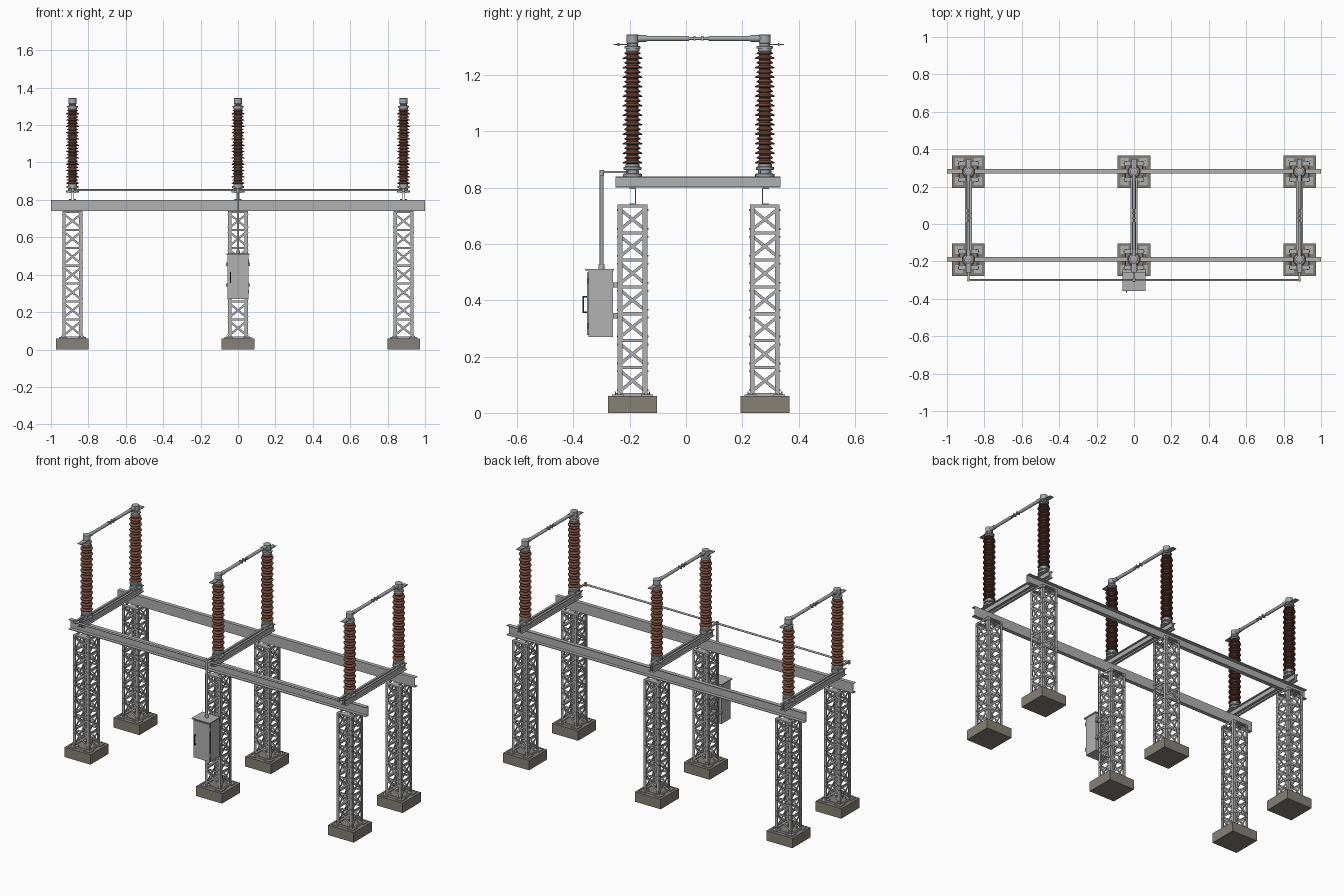
import bpy, bmesh, math
from mathutils import Matrix, Vector

if "Cube" in bpy.data.objects:
    bpy.data.objects.remove(bpy.data.objects["Cube"])


def material(name, rgb):
    m = bpy.data.materials.new(name)
    m.diffuse_color = (*rgb, 1)
    m.use_nodes = True
    m.node_tree.nodes["Principled BSDF"].inputs["Base Color"].default_value = m.diffuse_color
    return m


STEEL = material("galvanised steel", (0.44, 0.44, 0.44))
FITTING = material("fitting grey", (0.38, 0.40, 0.41))
BROWN = material("brown porcelain", (0.19, 0.075, 0.045))
CONCRETE = material("concrete", (0.24, 0.22, 0.185))
DARK = material("dark metal", (0.03, 0.03, 0.03))

XS = (-0.885, 0.0, 0.885)      # three phases
YF, YB = -0.19, 0.28           # front and back rows


def finish(bm, name, mat, smooth=False):
    bmesh.ops.recalc_face_normals(bm, faces=bm.faces)
    me = bpy.data.meshes.new(name)
    bm.to_mesh(me)
    bm.free()
    me.materials.append(mat)
    ob = bpy.data.objects.new(name, me)
    bpy.context.collection.objects.link(ob)
    if smooth:
        bpy.ops.object.select_all(action='DESELECT')
        ob.select_set(True)
        bpy.context.view_layer.objects.active = ob
        bpy.ops.object.shade_smooth_by_angle(angle=math.radians(35))
    return ob


def copies(ob, spots):
    """Place the object at the first spot and linked copies at the rest."""
    for i, (x, y, turn) in enumerate(spots):
        o = ob if i == 0 else ob.copy()
        if i:
            bpy.context.collection.objects.link(o)
        o.location = (x, y, 0)
        o.rotation_euler.z = turn


def box(bm, x0, x1, y0, y1, z0, z1):
    m = Matrix.Translation(((x0 + x1) / 2, (y0 + y1) / 2, (z0 + z1) / 2))
    m = m @ Matrix.Diagonal((x1 - x0, y1 - y0, z1 - z0, 1))
    return bmesh.ops.create_cube(bm, size=1, matrix=m)["verts"]


def rod(bm, a, b, r, seg=12):
    a, b = Vector(a), Vector(b)
    d = b - a
    m = Matrix.Translation((a + b) / 2) @ d.to_track_quat('Z', 'Y').to_matrix().to_4x4()
    bmesh.ops.create_cone(bm, cap_ends=True, segments=seg, radius1=r, radius2=r,
                          depth=d.length, matrix=m)


def strip(bm, x0, z0, x1, z1, y, w, t):
    """Flat bar lying in a plane of constant y."""
    d = Vector((x1 - x0, 0, z1 - z0))
    m = Matrix.Translation(((x0 + x1) / 2, y, (z0 + z1) / 2))
    m = m @ Matrix.Rotation(-math.atan2(d.z, d.x), 4, 'Y')
    m = m @ Matrix.Diagonal((d.length, t, w, 1))
    return bmesh.ops.create_cube(bm, size=1, matrix=m)["verts"]


def lathe(bm, profile, seg=20):
    rings = []
    for r, z in profile:
        rings.append([bm.verts.new((r * math.cos(2 * math.pi * k / seg),
                                    r * math.sin(2 * math.pi * k / seg), z)) for k in range(seg)])
    for a, b in zip(rings, rings[1:]):
        for k in range(seg):
            n = (k + 1) % seg
            bm.faces.new((a[k], a[n], b[n], b[k]))
    bm.faces.new(rings[0][::-1])
    bm.faces.new(rings[-1])


SPOTS = [(x, y, 0) for x in XS for y in (YF, YB)]
POLES = [(x, y, math.pi if y == YB else 0) for x in XS for y in (YF, YB)]

# concrete footings
bm = bmesh.new()
box(bm, -0.087, 0.087, -0.087, 0.087, 0, 0.06)
copies(finish(bm, "footing", CONCRETE), SPOTS)

# lattice columns: one side with its corner angle, turned four times
bm = bmesh.new()
H, Z0, Z1, N = 0.053, 0.066, 0.735, 7
step = (Z1 - Z0) / N
for q in range(4):
    vs = []
    vs += box(bm, -H, -H + 0.017, -H, -H + 0.003, 0.06, 0.74)
    vs += box(bm, H - 0.017, H, -H, -H + 0.003, 0.06, 0.74)
    for i in range(N):
        a, b = Z0 + i * step, Z0 + (i + 1) * step
        e = H - 0.009
        vs += strip(bm, -e, a + 0.012, e, b - 0.012, -H + 0.005, 0.011, 0.003)
        vs += strip(bm, -e, b - 0.012, e, a + 0.012, -H + 0.0075, 0.011, 0.003)
        vs += box(bm, -e, e, -H + 0.003, -H + 0.006, b - 0.006, b + 0.005)
        # bolt heads
        for s in (-1, 1):
            for z in (a + 0.014, b - 0.014):
                vs += box(bm, s * e - 0.003, s * e + 0.003, -H - 0.003, -H, z - 0.003, z + 0.003)
    # foot plate with stiffener on one corner
    vs += box(bm, -0.072, -0.03, -0.072, -0.03, 0.06, 0.066)
    vs += box(bm, -0.062, -0.058, -0.062, -0.058, 0.066, 0.076)
    vs += box(bm, -0.045, 0.045, -0.062, -H, 0.06, 0.07)
    bmesh.ops.rotate(bm, verts=vs, cent=(0, 0, 0), matrix=Matrix.Rotation(q * math.pi / 2, 3, 'Z'))
box(bm, -H, H, -H, -H + 0.022, 0.735, 0.74)
box(bm, -H, H, H - 0.022, H, 0.735, 0.74)
box(bm, -0.02, 0.02, -H, H, 0.735, 0.74)
copies(finish(bm, "lattice_column", STEEL), SPOTS)

# long channel beams, flanges pointing outward
for name, web, out in (("front_beam", -0.177, -1), ("back_beam", 0.27, 1)):
    bm = bmesh.new()
    y0, y1 = sorted((web, web + out * 0.024))
    box(bm, -1, 1, *sorted((web, web + out * 0.004)), 0.74, 0.80)
    for z in (0.74, 0.796):
        box(bm, -1, 1, y0, y1, z, z + 0.004)
    finish(bm, name, STEEL)

# cross beams: paired channels back to back
bm = bmesh.new()
for s in (-1, 1):
    box(bm, *sorted((s * 0.005, s * 0.008)), -0.25, 0.335, 0.80, 0.84)
    for z in (0.80, 0.836):
        box(bm, *sorted((s * 0.005, s * 0.018)), -0.25, 0.335, z, z + 0.004)
copies(finish(bm, "cross_beam", STEEL), [(x, 0, 0) for x in XS])

# insulator base fittings
bm = bmesh.new()
lathe(bm, [(0.034, 0.84), (0.034, 0.849), (0.022, 0.851), (0.022, 0.862), (0.032, 0.864),
           (0.032, 0.873), (0.025, 0.875), (0.025, 0.884)])
for k in range(4):
    a = math.pi / 4 + k * math.pi / 2
    c, s = 0.028 * math.cos(a), 0.028 * math.sin(a)
    rod(bm, (c, s, 0.845), (c, s, 0.868), 0.004, 6)
copies(finish(bm, "insulator_base", FITTING, True), POLES)

# ribbed porcelain with alternating shed sizes
bm = bmesh.new()
prof = [(0.021, 0.882)]
SHEDS = 24
pitch = 0.405 / SHEDS
for i in range(SHEDS):
    z = 0.884 + i * pitch
    r = 0.035 if i % 2 == 0 else 0.029
    prof += [(0.021, z + 0.001), (r, z + 0.003), (r, z + 0.006), (0.021, z + 0.013)]
prof.append((0.021, 1.292))
lathe(bm, prof, 24)
copies(finish(bm, "ribbed_insulator", BROWN, True), POLES)

# top caps with outward terminal pads
bm = bmesh.new()
lathe(bm, [(0.024, 1.286), (0.024, 1.294), (0.029, 1.295), (0.029, 1.302), (0.019, 1.304),
           (0.019, 1.312), (0.021, 1.314), (0.021, 1.343), (0.017, 1.345)])
box(bm, -0.014, 0.014, -0.068, -0.01, 1.307, 1.311)
for x in (-0.008, 0.008):
    rod(bm, (x, -0.05, 1.303), (x, -0.05, 1.314), 0.003, 6)
copies(finish(bm, "terminal_cap", FITTING, True), POLES)

# switch arms meeting at a narrow contact
bm = bmesh.new()
ZA = 1.33
rod(bm, (0, YF, ZA), (0, 0.01, ZA), 0.0095)
rod(bm, (0, 0.08, ZA), (0, YB, ZA), 0.0095)
rod(bm, (0, 0.01, ZA), (0, 0.08, ZA), 0.005)
rod(bm, (0, -0.172, ZA), (0, -0.14, ZA), 0.012)
rod(bm, (0, 0.23, ZA), (0, 0.262, ZA), 0.012)
box(bm, -0.010, 0.010, 0.026, 0.034, ZA - 0.008, ZA + 0.008)
box(bm, -0.010, 0.010, 0.054, 0.062, ZA - 0.008, ZA + 0.008)
copies(finish(bm, "switch_arm", FITTING, True), [(x, 0, 0) for x in XS])

# operating linkage: long rod, cranks and drive shaft
bm = bmesh.new()
rod(bm, (-0.89, -0.30, 0.852), (0.89, -0.30, 0.852), 0.0055)
for x in XS:
    box(bm, x - 0.006, x + 0.006, -0.307, YF, 0.853, 0.859)
    rod(bm, (x, -0.30, 0.843), (x, -0.30, 0.863), 0.008)
finish(bm, "linkage_rod", STEEL, True)
bm = bmesh.new()
rod(bm, (0, -0.30, 0.505), (0, -0.30, 0.855), 0.0065)
rod(bm, (0, -0.30, 0.51), (0, -0.30, 0.528), 0.011)
finish(bm, "drive_shaft", STEEL, True)

# control cabinet with lid, door, hinges and mounting rails
bm = bmesh.new()
box(bm, -0.056, 0.056, -0.346, -0.26, 0.27, 0.506)
box(bm, -0.061, 0.061, -0.358, -0.256, 0.506, 0.512)
box(bm, -0.053, 0.053, -0.351, -0.346, 0.276, 0.498)
for z in (0.345, 0.455):
    box(bm, -0.064, 0.064, -0.26, -0.243, z - 0.009, z + 0.009)
for z in (0.31, 0.47):
    rod(bm, (0.056, -0.349, z - 0.01), (0.056, -0.349, z + 0.01), 0.003, 8)
finish(bm, "control_cabinet", STEEL)

# door seam and handle
bm = bmesh.new()
for s in (-1, 1):
    box(bm, *sorted((s * 0.0555, s * 0.0565)), -0.347, -0.344, 0.275, 0.50)
box(bm, -0.043, -0.037, -0.367, -0.362, 0.355, 0.415)
for z in (0.355, 0.410):
    box(bm, -0.043, -0.037, -0.364, -0.350, z, z + 0.005)
finish(bm, "door_handle", DARK)
